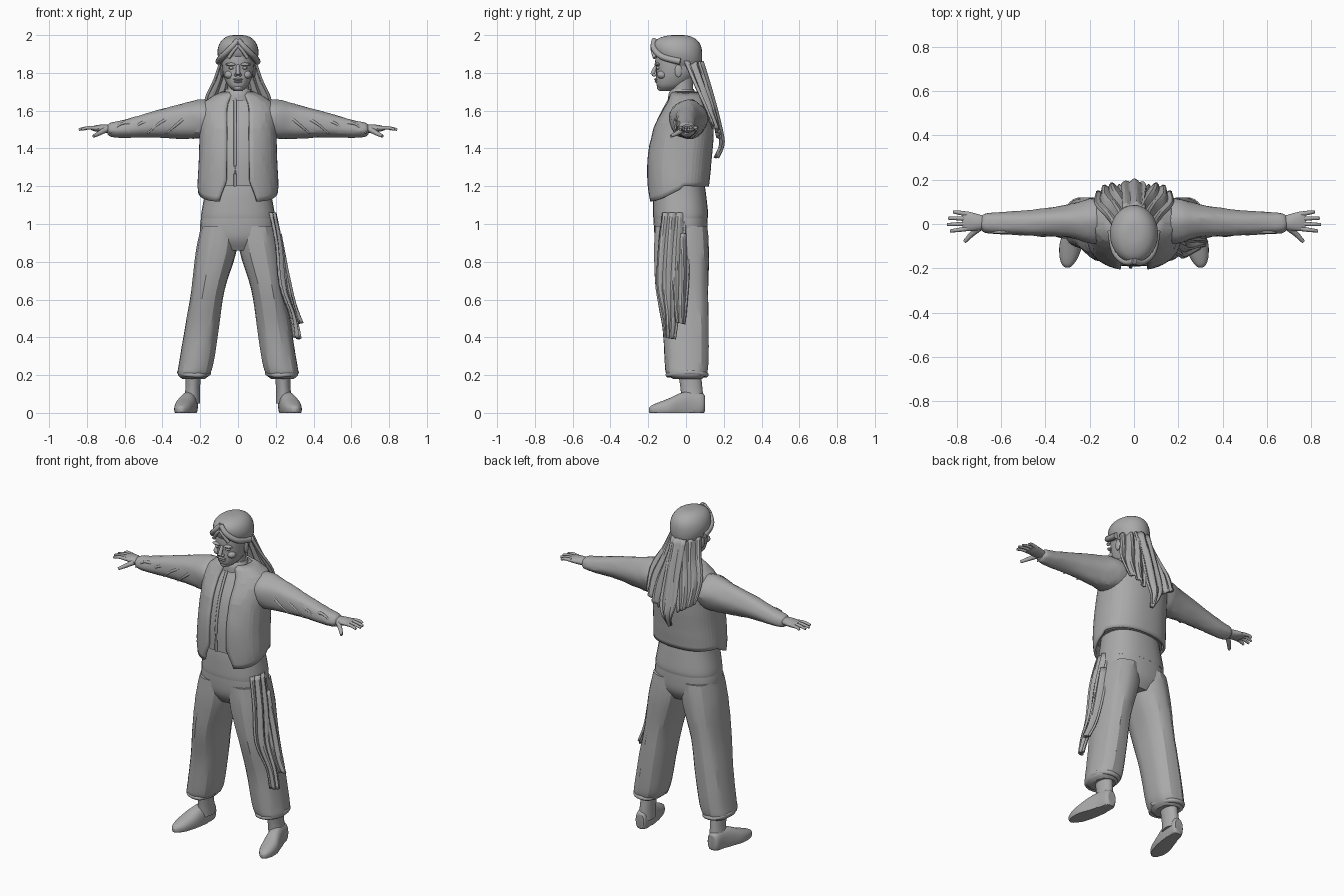
import bpy, bmesh, math, random
from mathutils import Vector

random.seed(4)
if "Cube" in bpy.data.objects:
    bpy.data.objects.remove(bpy.data.objects["Cube"])

grey = bpy.data.materials.new("stone_grey")
grey.use_nodes = True
grey.diffuse_color = (0.4, 0.4, 0.4, 1)
grey.node_tree.nodes["Principled BSDF"].inputs["Base Color"].default_value = (0.4, 0.4, 0.4, 1)


def finish(name, verts, faces, thickness=0, angle=25):
    """Turn vertices and faces into a shaded object."""
    mesh = bpy.data.meshes.new(name)
    mesh.from_pydata(verts, [], faces)
    bm = bmesh.new()
    bm.from_mesh(mesh)
    bmesh.ops.recalc_face_normals(bm, faces=bm.faces)
    bm.to_mesh(mesh)
    bm.free()
    mesh.materials.append(grey)
    obj = bpy.data.objects.new(name, mesh)
    bpy.context.collection.objects.link(obj)
    if thickness:
        solid = obj.modifiers.new("thickness", "SOLIDIFY")
        solid.thickness, solid.offset = thickness, 0
    bpy.ops.object.select_all(action="DESELECT")
    obj.select_set(True)
    bpy.context.view_layer.objects.active = obj
    bpy.ops.object.shade_smooth_by_angle(angle=math.radians(angle))
    return obj


def spline(keys, steps):
    """Smoothly fill in between key tuples."""
    out = []
    for i in range(len(keys) - 1):
        a, b, c, d = (keys[max(0, min(len(keys) - 1, i + k))] for k in (-1, 0, 1, 2))
        for s in range(steps):
            t = s / steps
            out.append(tuple(q + t / 2 * (r - p + t * (2 * p - 5 * q + 4 * r - w + t * (3 * (q - r) + w - p)))
                             for p, q, r, w in zip(a, b, c, d)))
    return out + [tuple(keys[-1])]


def bridge(rows, cols, closed):
    wrap = cols if closed else cols - 1
    return [(r * cols + c, r * cols + (c + 1) % cols, (r + 1) * cols + (c + 1) % cols, (r + 1) * cols + c)
            for r in range(rows - 1) for c in range(wrap)]


def power(v, p):
    return math.copysign(abs(v) ** p, v)


def loft(name, keys, axis="Z", side=1, sides=28, steps=4, square=1.0, folds=0, depth=0, crumple=0):
    """Skin oval rings (along, a, b, radius_a, radius_b) stacked on one axis."""
    rings, verts = spline(keys, steps), []
    for i, (along, a, b, ra, rb) in enumerate(rings):
        for k in range(sides):
            t = math.tau * k / sides
            swell = 1 + depth * math.sin(folds * t + i * 0.15) + random.uniform(-crumple, crumple)
            u = a + ra * swell * power(math.cos(t), square)
            v = b + rb * swell * power(math.sin(t), square)
            x, y, z = {"Z": (u, v, along), "X": (along, u, v), "Y": (u, along, v)}[axis]
            verts.append((x * side, y, max(z, 0)))
    faces = bridge(len(rings), sides, True)
    faces += [tuple(range(sides)), tuple(range(len(verts) - sides, len(verts)))]
    return finish(name, verts, faces)


def tube(name, points, radii, side=1, sides=10):
    """Round tapering strand through a few points."""
    path = [Vector(p) for p in spline(points, 4)]
    verts = []
    for i, p in enumerate(path):
        turn = (path[min(i + 1, len(path) - 1)] - path[max(i - 1, 0)]).to_track_quat("Z", "Y")
        f = i / (len(path) - 1)
        r = radii[0] + (radii[1] - radii[0]) * f
        for k in range(sides):
            t = math.tau * k / sides
            q = p + turn @ Vector((r * math.cos(t), r * math.sin(t), 0))
            verts.append((q.x * side, q.y, q.z))
    faces = bridge(len(path), sides, True)
    faces += [tuple(range(sides)), tuple(range(len(verts) - sides, len(verts)))]
    return finish(name, verts, faces, angle=50)


def drape(name, edge_a, edge_b, out, folds=3, depth=0.01, bow=0.02, side=1, cols=19):
    """Pleated cloth hung between two edge paths."""
    verts, out = [], Vector(out)
    rows = list(zip(spline(edge_a, 4), spline(edge_b, 4)))
    for i, (a, b) in enumerate(rows):
        for c in range(cols):
            t = c / (cols - 1)
            push = bow * math.sin(math.pi * t) + depth * math.sin(math.tau * folds * t + i * 0.1)
            p = Vector(a).lerp(Vector(b), t) + out * push
            verts.append((p.x * side, p.y, p.z))
    return finish(name, verts, bridge(len(rows), cols, False), thickness=0.012)


def blob(name, place, size, side=1):
    x, y, z = place
    w, d, h = size
    layers = [(z + h * math.sin(t), x, y, w * math.cos(t), d * math.cos(t))
              for t in (math.radians(deg) for deg in range(-85, 86, 17))]
    return loft(name, layers, side=side, sides=14, steps=1)


# Torso: shirt inside an open waistcoat
body = [(1.1, 0, -.045, .195, .15), (1.2, 0, -.043, .207, .158), (1.35, 0, -.035, .2, .165),
        (1.5, 0, -.015, .197, .155), (1.6, 0, .004, .197, .124), (1.65, 0, .01, .165, .1),
        (1.685, 0, .0, .1, .08), (1.7, 0, -.01, .07, .06)]
loft("shirt", [(z, x, y, a * .94, b * .94) for z, x, y, a, b in body[1:]], square=.85)

cols, rows, verts = 49, 22, []
fine = spline(body, 12)
for r in range(rows):
    for c in range(cols):
        f = c / (cols - 1)
        spread = math.cos(math.tau * f)
        hem = 1.2 - .08 * max(0, spread) ** .7
        z = hem + (1.695 - hem) * r / (rows - 1)
        _, x, y, a, b = min(fine, key=lambda ring: abs(ring[0] - z))
        gap = .24 + max(0, 1.22 - z) * 2.2
        t = gap + (math.tau - 2 * gap) * f
        verts.append((a * power(math.sin(t), .85), y - b * power(math.cos(t), .85), z))
finish("waistcoat", verts, bridge(rows, cols, False), thickness=.014, angle=8)

tube("shirt_placket", [(-.015, -.07, 1.69), (-.015, -.12, 1.6), (-.015, -.163, 1.5),
                       (-.015, -.192, 1.35), (-.015, -.192, 1.2)], (.008, .008))
loft("collar", [(1.655, 0, -.02, .085, .075), (1.69, 0, -.022, .075, .07), (1.715, 0, -.018, .066, .06)])

# Trousers
loft("trouser_seat", [(.86, 0, -.025, .12, .1), (.92, 0, -.026, .188, .135), (1, 0, -.028, .2, .143),
                      (1.1, 0, -.03, .18, .14), (1.22, 0, -.035, .168, .128)], square=.85)
loft("waistband", [(1.03, 0, -.029, .196, .144), (1.06, 0, -.029, .194, .146),
                   (1.15, 0, -.033, .178, .14), (1.2, 0, -.034, .172, .134)], square=.85)

for side, label in ((1, "left"), (-1, "right")):
    loft(label + "_trouser_leg",
         [(.99, .095, -.027, .1, .138), (.85, .116, -.025, .107, .145), (.65, .158, -.022, .088, .138),
          (.45, .19, -.002, .09, .122), (.27, .219, .004, .091, .115), (.205, .234, .004, .085, .106),
          (.18, .235, .01, .06, .075)], side=side, square=.85, folds=9, depth=.018, crumple=.006)
    tube(label + "_cuff_fold", [(.155, -.02, .21), (.2, -.09, .2), (.28, -.08, .205), (.31, .02, .215),
                                (.27, .1, .205), (.19, .09, .2), (.155, -.02, .21)], (.013, .013), side)

    # Shoes with ankles
    loft(label + "_ankle", [(.05, .245, .035, .045, .06), (.12, .24, .03, .039, .058),
                            (.2, .237, .02, .04, .06)], side=side)
    loft(label + "_shoe",
         [(.1, .245, .05, .025, .04), (.085, .248, .045, .036, .06), (.03, .255, .04, .041, .075),
          (-.03, .268, .03, .048, .075), (-.09, .284, .022, .052, .055), (-.15, .294, .018, .042, .036),
          (-.185, .3, .016, .024, .022), (-.197, .3, .014, .008, .01)], "Y", side, square=.85)

    # Sleeves
    loft(label + "_sleeve",
         [(.13, .015, 1.555, .1, .09), (.2, .012, 1.555, .1, .103), (.3, .012, 1.543, .074, .092),
          (.46, .005, 1.527, .058, .067), (.6, .004, 1.505, .05, .048), (.67, .004, 1.5, .044, .038),
          (.69, .004, 1.5, .028, .025)], "X", side, folds=5, depth=.025, crumple=.02, steps=5)
    for n in range(4):
        x = .27 + n * .1
        tube(label + "_sleeve_crease", [(x, -.05 + n * .006, 1.57 - n * .012), (x + .05, -.058 + n * .007, 1.53),
                                        (x + .11, -.045 + n * .004, 1.48)], (.01, .004), side)

    # Hands
    loft(label + "_palm", [(.66, .006, 1.503, .026, .02), (.71, .008, 1.505, .038, .022),
                           (.75, .012, 1.506, .044, .017), (.775, .013, 1.506, .04, .01)], "X", side)
    for n, tip in enumerate((.815, .838, .843, .83)):
        y = .045 - n * .022
        tube(label + "_finger", [(.755, y, 1.507), (.795, y * 1.2 - .002, 1.509), (tip, y * 1.3 - .004, 1.5)],
             (.0115, .007), side)
    tube(label + "_thumb", [(.7, -.018, 1.5), (.735, -.048, 1.48), (.765, -.08, 1.465)], (.016, .008), side)

    # Side wings of the head scarf
    drape(label + "_scarf_wing",
          [(.092, -.01, 1.86), (.125, .03, 1.76), (.172, .08, 1.65), (.165, .135, 1.52)],
          [(0, .075, 1.84), (.02, .115, 1.7), (.045, .155, 1.55), (.06, .17, 1.45)],
          (.3, .9, .2), side=side)

    # Paired face features
    blob(label + "_brow", (.036, -.152, 1.845), (.03, .016, .009), side)
    blob(label + "_eye", (.035, -.148, 1.826), (.016, .012, .008), side)
    blob(label + "_cheek", (.046, -.128, 1.79), (.026, .026, .022), side)
    blob(label + "_nostril", (.012, -.168, 1.789), (.009, .013, .008), side)
    blob(label + "_ear", (.084, -.04, 1.81), (.01, .02, .034), side)
    tube(label + "_turban_fold", [(0, -.168, 1.975), (.04, -.17, 1.93), (.085, -.125, 1.885), (.102, -.03, 1.86)],
         (.014, .018), side)
    tube(label + "_turban_inner_fold", [(0, -.178, 1.945), (.022, -.178, 1.92), (.05, -.165, 1.88)],
         (.008, .01), side)

# Head
loft("neck", [(1.62, 0, 0, .075, .07), (1.7, 0, -.02, .058, .058), (1.8, 0, -.02, .058, .06)])
loft("head", [(1.705, 0, -.1, .022, .036), (1.73, 0, -.082, .052, .072), (1.77, 0, -.062, .072, .097),
              (1.81, 0, -.05, .082, .108), (1.86, 0, -.048, .085, .115), (1.92, 0, -.048, .085, .11)], square=.92)
tube("nose", [(0, -.152, 1.845), (0, -.168, 1.815), (0, -.178, 1.79)], (.009, .013))
blob("upper_lip", (0, -.157, 1.766), (.026, .012, .006))
blob("lower_lip", (0, -.154, 1.754), (.021, .012, .007))
blob("chin", (0, -.136, 1.722), (.024, .018, .017))

# Turban, leaning back
turban = loft("turban", [(1.84, 0, -.035, .086, .1), (1.87, 0, -.04, .102, .122), (1.91, 0, -.044, .109, .13),
                         (1.95, 0, -.046, .1, .125), (1.98, 0, -.046, .078, .1), (1.997, 0, -.044, .045, .055),
                         (2, 0, -.044, .01, .012)], steps=3)
for v in turban.data.vertices:
    v.co.z -= (v.co.y + .04) * (2 - v.co.z) * 1.1

# Long scarf tail down the back
drape("scarf_tail", [(-.05, .07, 1.86), (-.05, .125, 1.68), (-.055, .17, 1.5), (-.035, .18, 1.42), (-.005, .15, 1.35)],
      [(.05, .07, 1.86), (.05, .125, 1.68), (.055, .17, 1.5), (.035, .18, 1.42), (.005, .15, 1.35)],
      (0, 1, 0), folds=2, depth=.007, bow=.012)

# Sash hanging over the left hip
drape("sash", [(.165, -.12, 1.06), (.195, -.14, .9), (.215, -.15, .68), (.27, -.12, .52), (.29, -.11, .4)],
      [(.185, 0, 1.06), (.225, -.01, .85), (.25, -.02, .65), (.295, -.04, .5), (.32, -.055, .39)],
      (1, -.3, 0), bow=.015, depth=.008)
drape("sash_end", [(.19, -.06, .95), (.235, -.06, .75), (.275, -.06, .58), (.31, -.05, .48)],
      [(.2, .01, .95), (.235, .015, .75), (.27, .005, .58), (.315, -.005, .47)], (1, 0, 0), folds=2)
